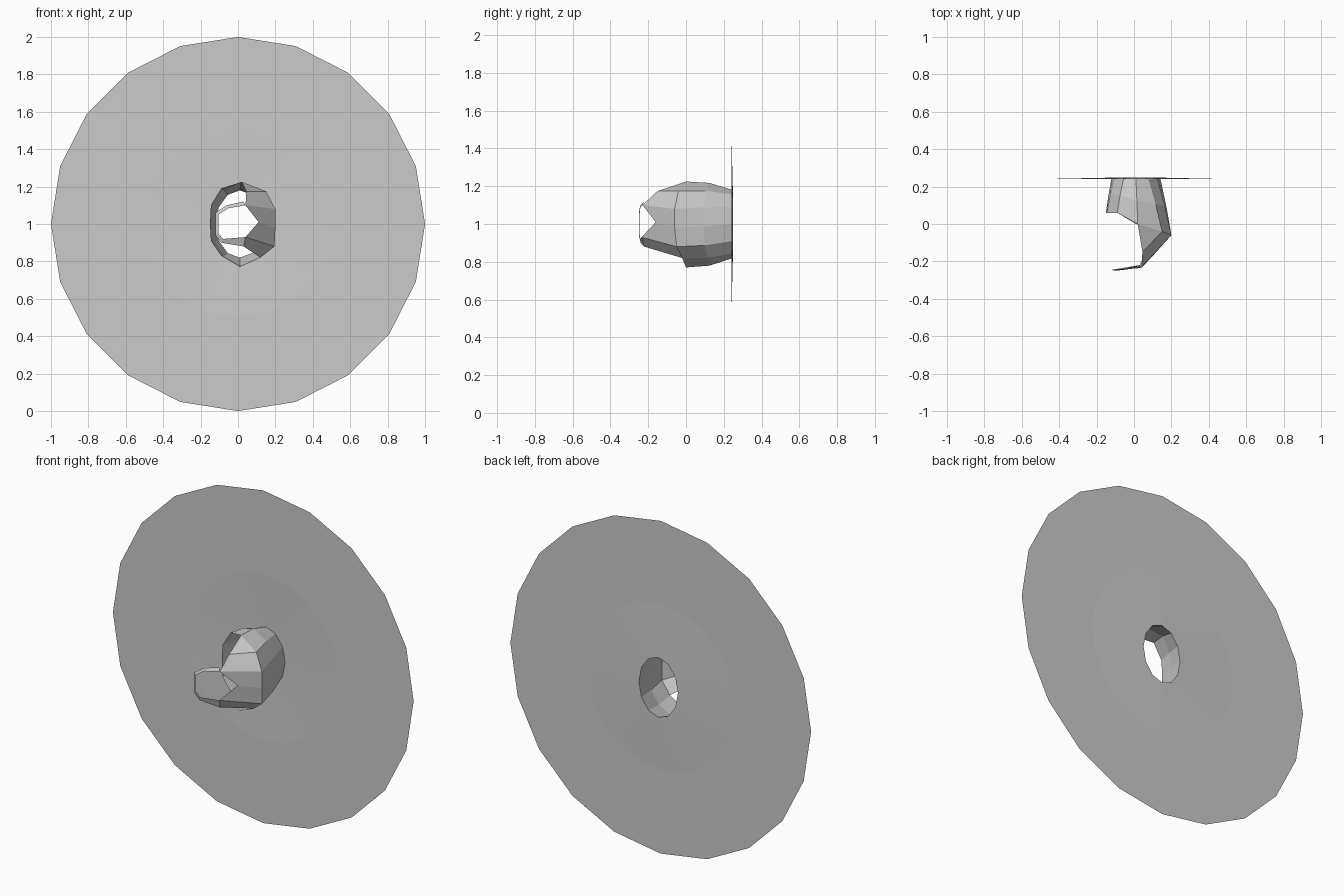
import bpy, bmesh
from math import sin, cos, tau

if "Cube" in bpy.data.objects:
    bpy.data.objects.remove(bpy.data.objects["Cube"])


def ring(n, rx, rz, y, cx=0.0):
    """Upright ring of points, starting at the top and going towards +x."""
    return [(cx + rx * sin(tau * i / n), y, 1 + rz * cos(tau * i / n)) for i in range(n)]


def finish(bm, name):
    bmesh.ops.remove_doubles(bm, verts=bm.verts, dist=0.0005)
    bmesh.ops.recalc_face_normals(bm, faces=bm.faces)
    mesh = bpy.data.meshes.new(name)
    bm.to_mesh(mesh)
    bm.free()
    obj = bpy.data.objects.new(name, mesh)
    bpy.context.collection.objects.link(obj)
    return obj


def strip(bm, a, b, closed=False):
    """Skin two rows of points; repeated points collapse quads to triangles."""
    n = len(a)
    for i in range(n if closed else n - 1):
        j = (i + 1) % n
        pts = []
        for p in (a[i], a[j], b[j], b[i]):
            if p not in pts:
                pts.append(p)
        bm.faces.new([bm.verts.new(p) for p in pts])


hole = ring(12, 0.13, 0.18, 0.248, 0.01)

# Large flat disc with a slightly raised centre around the hole
bm = bmesh.new()
outer = [bm.verts.new(p) for p in ring(20, 1, 1, 0.24)]
mid = [bm.verts.new(p) for p in ring(20, 0.5, 0.5, 0.24)]
inner = [bm.verts.new(p) for p in hole]
for i in range(20):
    j = (i + 1) % 20
    bm.faces.new((outer[i], outer[j], mid[j], mid[i]))
edges = [bm.edges.new((inner[i], inner[(i + 1) % 12])) for i in range(12)]
edges += [bm.edges.get((mid[i], mid[(i + 1) % 20])) for i in range(20)]
bmesh.ops.bridge_loops(bm, edges=edges)
finish(bm, "disc")

# Tube flaring forward from the hole to a slanted rim
rim = [(0.02, 0.0, 1.225), (0.15, -0.04, 1.175), (0.2, -0.06, 1.08),
       (0.2, -0.06, 0.98), (0.195, -0.05, 0.88), (0.12, -0.02, 0.82),
       (0.01, 0.0, 0.77), (-0.09, 0.06, 0.83), (-0.145, 0.06, 0.91),
       (-0.15, 0.06, 1.0), (-0.145, 0.06, 1.1), (-0.09, 0.06, 1.19)]
belly = [(0.55 * r[0] + 0.45 * h[0], 0.5 * r[1] + 0.5 * h[1],
          1 + 1.05 * (0.6 * r[2] + 0.4 * h[2] - 1)) for r, h in zip(rim, hole)]
bm = bmesh.new()
strip(bm, hole, belly, True)
strip(bm, belly, rim, True)

# Right-hand wall bending inwards, with a pointed notch
top, bottom = (0.04, -0.23, 1.10), (0.04, -0.235, 0.93)
shoulder, foot = (0.045, -0.15, 1.175), (0.03, -0.22, 0.88)
notch = (0.11, -0.16, 1.01)
strip(bm, rim[:6], [shoulder, shoulder, top, notch, bottom, foot])

# Narrow open loop at the front
strip(bm,
      [top, (-0.05, -0.245, 1.085), (-0.105, -0.25, 1.05),
       (-0.105, -0.25, 0.95), (-0.08, -0.245, 0.92), bottom],
      [(0.03, -0.22, 1.12), (-0.06, -0.24, 1.10), (-0.12, -0.245, 1.06),
       (-0.12, -0.245, 0.94), (-0.09, -0.24, 0.90), foot])
finish(bm, "hooked_tube")
